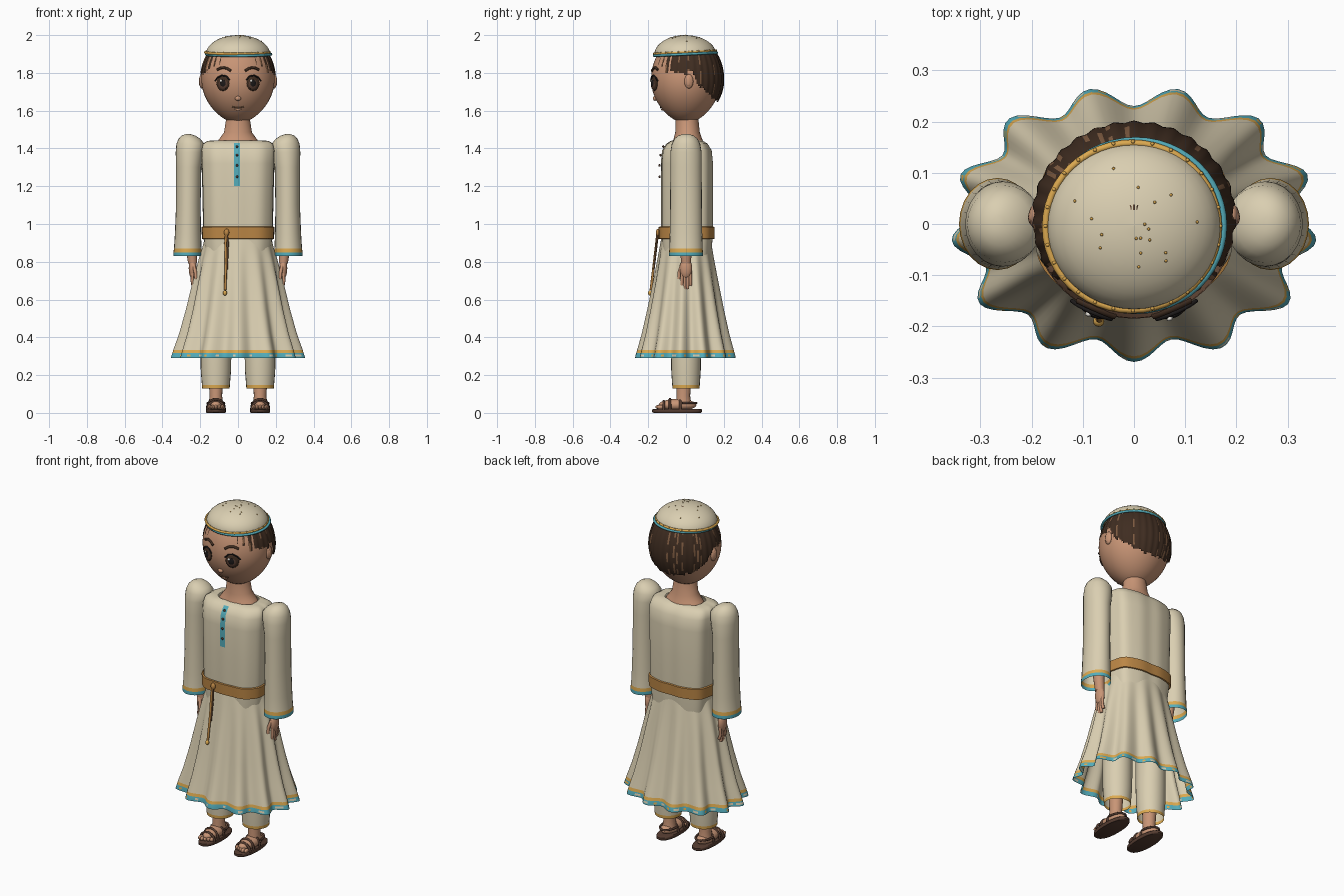
import bpy, bmesh, math, random
from mathutils import Vector

random.seed(4)
cube = bpy.data.objects.get("Cube")
if cube:
    bpy.data.objects.remove(cube, do_unlink=True)


def material(name, r, g, b):
    m = bpy.data.materials.new(name)
    m.use_nodes = True
    m.diffuse_color = (r, g, b, 1)
    m.node_tree.nodes["Principled BSDF"].inputs["Base Color"].default_value = (r, g, b, 1)
    return m


CREAM = material("cream cloth", .70, .62, .44)
SKIN = material("skin", .58, .30, .18)
HAIR = material("dark brown hair", .05, .026, .015)
STREAK = material("light brown streak", .22, .11, .055)
GOLD = material("gold trim", .72, .40, .08)
TEAL = material("teal trim", .09, .42, .50)
BELT = material("orange brown belt", .50, .24, .06)
LEATHER = material("dark leather", .09, .045, .03)
BLACK = material("eye black", .012, .01, .01)
WHITE = material("eye highlight", .85, .82, .76)


def finish(name, bm, mats, rule=None, angle=50):
    """Turn a bmesh into a smooth object, colouring faces by a rule on their centre."""
    if rule:
        for f in bm.faces:
            f.material_index = rule(f.calc_center_median())
    me = bpy.data.meshes.new(name)
    bm.to_mesh(me)
    bm.free()
    for m in mats:
        me.materials.append(m)
    ob = bpy.data.objects.new(name, me)
    bpy.context.collection.objects.link(ob)
    bpy.ops.object.select_all(action='DESELECT')
    ob.select_set(True)
    bpy.context.view_layer.objects.active = ob
    bpy.ops.object.shade_smooth_by_angle(angle=math.radians(angle))
    return ob


def loft(name, rows, mats, n=32, power=2, folds=0, rule=None, cap_top=False, cap_low=False):
    """Stack rounded rings, low to high; a row is z, centre x, centre y, rx, ry, fold depth."""
    bm = bmesh.new()
    rings = []
    for z, cx, cy, rx, ry, *depth in rows:
        ring = []
        for i in range(n):
            a = math.tau * i / n
            c, s = math.cos(a), math.sin(a)
            k = (abs(c) ** power + abs(s) ** power) ** (-1 / power)
            if depth:
                k *= 1 + depth[0] * math.cos(folds * (a + math.pi / 2))
            ring.append(bm.verts.new((cx + rx * k * c, cy + ry * k * s, z)))
        rings.append(ring)
    for lo, hi in zip(rings, rings[1:]):
        for i in range(n):
            j = (i + 1) % n
            bm.faces.new((lo[i], lo[j], hi[j], hi[i]))
    if cap_top:
        bm.faces.new(rings[-1])
    if cap_low:
        bm.faces.new(rings[0][::-1])
    return finish(name, bm, mats, rule)


def ball(name, loc, size, mat, turn=0, seg=16):
    bm = bmesh.new()
    bmesh.ops.create_uvsphere(bm, u_segments=seg, v_segments=max(6, seg // 2), radius=1)
    bmesh.ops.scale(bm, vec=size, verts=bm.verts)
    ob = finish(name, bm, [mat])
    ob.location, ob.rotation_euler.z = loc, turn
    return ob


def tube(name, points, radius, mat, cyclic=False):
    cu = bpy.data.curves.new(name, 'CURVE')
    cu.dimensions = '3D'
    cu.bevel_depth, cu.bevel_resolution, cu.use_fill_caps = radius, 2, True
    sp = cu.splines.new('POLY')
    sp.points.add(len(points) - 1)
    for p, co in zip(sp.points, points):
        p.co = (*co, 1)
    sp.use_cyclic_u = cyclic
    cu.materials.append(mat)
    ob = bpy.data.objects.new(name, cu)
    bpy.context.collection.objects.link(ob)
    return ob


def oval(cx, cy, z, rx, ry, tilt=0, n=48):
    pts = [(math.cos(math.tau * i / n), math.sin(math.tau * i / n)) for i in range(n)]
    return [(cx + rx * c, cy + ry * s, z + tilt * s) for c, s in pts]


def interp(table, t):
    for (a, u), (b, v) in zip(table, table[1:]):
        if t <= b:
            return u + (v - u) * max(0, (t - a) / (b - a))
    return table[-1][1]


# Egg shape shared by the head and the hair
def egg(rx, ry, rz, cy, seg):
    bm = bmesh.new()
    bmesh.ops.create_uvsphere(bm, u_segments=seg, v_segments=seg // 2, radius=1)
    for v in bm.verts:
        x, y, z = v.co
        k = 1 - .14 * min(z, 0) ** 2
        v.co = (x * rx * k, cy + y * ry * k, 1.765 + z * rz)
    return bm


def face_y(x, z):
    t = (z - 1.765) / .23
    k = 1 - .14 * min(t, 0) ** 2
    return -.185 * k * math.sqrt(max(0, 1 - t * t - (x / (.194 * k)) ** 2))


finish("head", egg(.194, .185, .23, 0, 48), [SKIN])

# Hair: ridged shell cut along a hairline, with streaks
bm = egg(.199, .191, .234, .009, 128)
side_line = [(-.16, 1.83), (-.1, 1.805), (.03, 1.80), (.06, 1.745), (.14, 1.665), (.19, 1.645)]
fringe = [(0, 1.87), (.05, 1.868), (.1, 1.84), (.15, 1.815)]
jag = [random.uniform(-.012, .012) for _ in range(64)]
streaky = [random.random() < .13 for _ in range(128)]


def strand(p, count):
    return int((math.atan2(p.y - .009, p.x) + math.pi) / math.tau * count) % count


def below_line(p):
    line = interp(fringe, abs(p.x)) if p.y < -.12 else interp(side_line, p.y)
    return p.z < line + jag[strand(p, 64)]


bmesh.ops.delete(bm, geom=[f for f in bm.faces if below_line(f.calc_center_median())], context='FACES')
for v in bm.verts:
    k = 1 + .012 * math.cos(32 * math.atan2(v.co.y, v.co.x))
    v.co.x *= k
    v.co.y *= k
finish("hair", bm, [HAIR, STREAK],
       lambda p: int(streaky[strand(p, 128)] and math.sin(p.z * 60 + strand(p, 128)) > -.3))

# Cap with two rim cords and small studs
loft("cap", [(1.897 + .103 * math.sin(t * math.pi / 20), 0, -.004,
              .17 * math.cos(t * math.pi / 20) + .0005, .163 * math.cos(t * math.pi / 20) + .0005)
             for t in range(11)], [CREAM], n=48)
tube("cap_gold_cord", oval(-.004, -.005, 1.908, .169, .163, .008), .007, GOLD, True)
tube("cap_teal_cord", oval(.003, -.003, 1.899, .172, .166, .008), .007, TEAL, True)
for i, p in enumerate(oval(-.002, -.004, 1.913, .171, .165, .008, 28)):
    ball("rim_stud", p, (.004,) * 3, GOLD, seg=8)
for i in range(18):
    a, r = random.uniform(0, math.tau), random.uniform(.1, .85)
    ball("cap_stud", (.17 * r * math.cos(a), -.004 + .163 * r * math.sin(a),
                      1.897 + .103 * math.sqrt(1 - r * r)), (.003,) * 3, GOLD, seg=8)

# Face
for s in (-1, 1):
    x, turn = .08 * s, .42 * s

    def on_face(dx, dz, out):
        return (x + dx, face_y(x + dx, 1.745 + dz) - out, 1.745 + dz)
    ball("eye", on_face(0, 0, 0), (.037, .010, .041), HAIR, turn)
    ball("iris", on_face(0, -.005, .006), (.027, .007, .029), LEATHER, turn)
    ball("pupil", on_face(0, 0, .010), (.017, .005, .019), BLACK, turn)
    ball("eye_highlight", on_face(-.01, .013, .013), (.007, .004, .007), WHITE, turn, 8)
    ball("lower_highlight", on_face(.008, -.018, .011), (.004, .003, .004), WHITE, turn, 8)
    tube("upper_lash", [on_face(d * s, e, .006) for d, e in
                        ((-.036, .018), (-.018, .038), (.005, .042), (.028, .03), (.042, .012))], .004, BLACK)
    tube("eyebrow", [on_face(d * s, e, .002) for d, e in
                     ((-.042, .066), (-.02, .08), (.005, .083), (.03, .072))], .007, HAIR)
    ball("ear", (.192 * s, .015, 1.755), (.014, .024, .038), SKIN)
    ball("inner_ear", (.201 * s, .013, 1.755), (.006, .014, .026), SKIN)
ball("nose", (0, face_y(0, 1.665) - .001, 1.665), (.016, .012, .013), SKIN)
tube("mouth", [(x, face_y(x, 1.616 + 6 * x * x) - .001, 1.616 + 6 * x * x)
               for x in (-.03, -.015, 0, .015, .03)], .0035, STREAK)
ball("lower_lip", (0, face_y(0, 1.607), 1.607), (.018, .006, .006), SKIN)

# Neck and tunic body
loft("neck", [(1.425, 0, .01, .118, .085), (1.452, 0, .01, .098, .075), (1.485, 0, .008, .074, .065),
              (1.56, 0, .005, .062, .06)], [SKIN])
torso = [(.82, .17, .128), (.95, .183, .136), (1.15, .186, .136), (1.32, .191, .137),
         (1.39, .193, .13), (1.425, .185, .108), (1.44, .16, .085), (1.443, .112, .07)]
loft("tunic_body", [(z, 0, .005, rx, ry, .012) for z, rx, ry in torso], [CREAM], n=72, power=3.2, folds=11)
loft("belt", [(z, 0, .003, rx, rx - .043, .01) for z, rx in
              ((.92, .184), (.922, .19), (.983, .191), (.986, .184))], [BELT], n=72, power=3.2, folds=11)

# Neck placket with buttons
front = [(z, .005 - ry * 1.016 - .003) for z, rx, ry in torso]
bm = bmesh.new()
pairs = [[bm.verts.new((x, interp(front, z), z)) for x in (-.022, .01)]
         for z in (1.2, 1.26, 1.32, 1.36, 1.39, 1.41, 1.43)]
for (a, b), (c, d) in zip(pairs, pairs[1:]):
    bm.faces.new((a, b, d, c))
finish("placket", bm, [TEAL])
for z in (1.25, 1.31, 1.365, 1.41):
    ball("button", (-.005, interp(front, z) - .003, z), (.007, .006, .007), LEATHER, seg=10)

# Hanging belt cord with a bead
tube("belt_cord", [(-.06, -.148, .97), (-.066, -.156, .9), (-.064, -.168, .8), (-.068, -.186, .65)], .007, BELT)
tube("short_cord", [(-.06, -.15, .965), (-.052, -.156, .9), (-.058, -.17, .76)], .004, STREAK)
ball("belt_knot", (-.06, -.148, .955), (.014, .012, .02), BELT)
ball("cord_bead", (-.069, -.19, .635), (.011, .011, .014), GOLD)


# Pleated skirt with a patterned hem
def hem(p):
    if p.z > .333:
        return 0
    if p.z > .315:
        return 1
    spot = int((math.atan2(p.y, p.x) + math.pi) / math.tau * 156) % 9
    return (0 if spot < 2 else 1 if spot == 5 else 2) if .298 < p.z < .309 else 2


loft("skirt", [(z, 0, 0, rx, ry, d) for z, rx, ry, d in (
    (.29, .332, .25, .078), (.298, .33, .249, .077), (.309, .327, .247, .076), (.316, .325, .245, .075),
    (.333, .321, .241, .073), (.42, .294, .22, .065), (.55, .262, .194, .055), (.7, .231, .167, .04),
    (.82, .203, .147, .02), (.88, .186, .138, .01), (.93, .176, .13, 0))],
    [CREAM, GOLD, TEAL], n=156, power=2.15, folds=13, rule=hem)

for s in (-1, 1):
    # Sleeve
    loft("sleeve", [(z, cx * s, 0, rx, ry) for z, cx, rx, ry in (
        (.83, .267, .075, .09), (.85, .267, .075, .09), (.87, .266, .073, .088), (.95, .265, .069, .086),
        (1.1, .263, .065, .084), (1.3, .261, .067, .083), (1.38, .256, .074, .083), (1.425, .252, .074, .075),
        (1.45, .257, .058, .062), (1.468, .262, .036, .042), (1.476, .265, .012, .016))],
        [CREAM, GOLD, TEAL], n=24, rule=lambda p: 2 if p.z < .85 else 1 if p.z < .87 else 0, cap_top=True)
    # Arm and hand
    loft("forearm", [(.79, .24 * s, 0, .024, .026), (.95, .255 * s, 0, .034, .036)], [SKIN], n=16)
    ball("palm", (.24 * s, 0, .765), (.021, .033, .055), SKIN)
    for i, low in enumerate((.668, .652, .656, .675)):
        y = -.022 + .0155 * i
        tube("finger", [(.24 * s, y * .9, .755), (.243 * s, y, .7), (.235 * s, y, low)], .0085, SKIN)
    tube("thumb", [(.235 * s, -.022, .785), (.226 * s, -.036, .745), (.222 * s, -.036, .71)], .009, SKIN)
    # Trouser leg and ankle
    x = .117 * s
    loft("trouser_leg", [(z, x, 0, rx, ry) for z, rx, ry in (
        (.13, .073, .072), (.148, .074, .073), (.22, .08, .078), (.32, .082, .08), (.6, .08, .085), (.82, .06, .08))],
        [CREAM, GOLD], n=24, rule=lambda p: int(p.z < .148))
    loft("ankle", [(.05, x, -.012, .038, .04), (.09, x, -.014, .033, .036), (.2, x, -.01, .04, .04)], [SKIN], n=16)
    # Sandal and foot
    loft("sandal_sole", [(z, x, -.047, .053 * k, .132 * k) for z, k in
                         ((0, .95), (.005, 1), (.017, 1), (.02, .96))],
         [LEATHER], power=2.3, cap_top=True, cap_low=True)
    ball("foot", (x, -.045, .042), (.043, .1, .032), SKIN, seg=24)
    for i in range(5):
        off = (i - 2) * .017
        ball("toe", (x - off * s, -.142 + abs(i - 1) * .006, .031), (.0095, .02, .012), SKIN, seg=10)
    for y, h in ((-.118, .036), (-.085, .046), (-.03, .05)):
        arc = [(x + .046 * math.cos(math.pi * i / 12), y, .018 + h * math.sin(math.pi * i / 12) * 1.2)
               for i in range(13)]
        tube("sandal_strap", arc, .007, LEATHER)
    tube("heel_strap", [(x + .044 * math.cos(math.pi * i / 10), -.02 + .075 * math.sin(math.pi * i / 10), .052)
                        for i in range(11)], .006, LEATHER)
